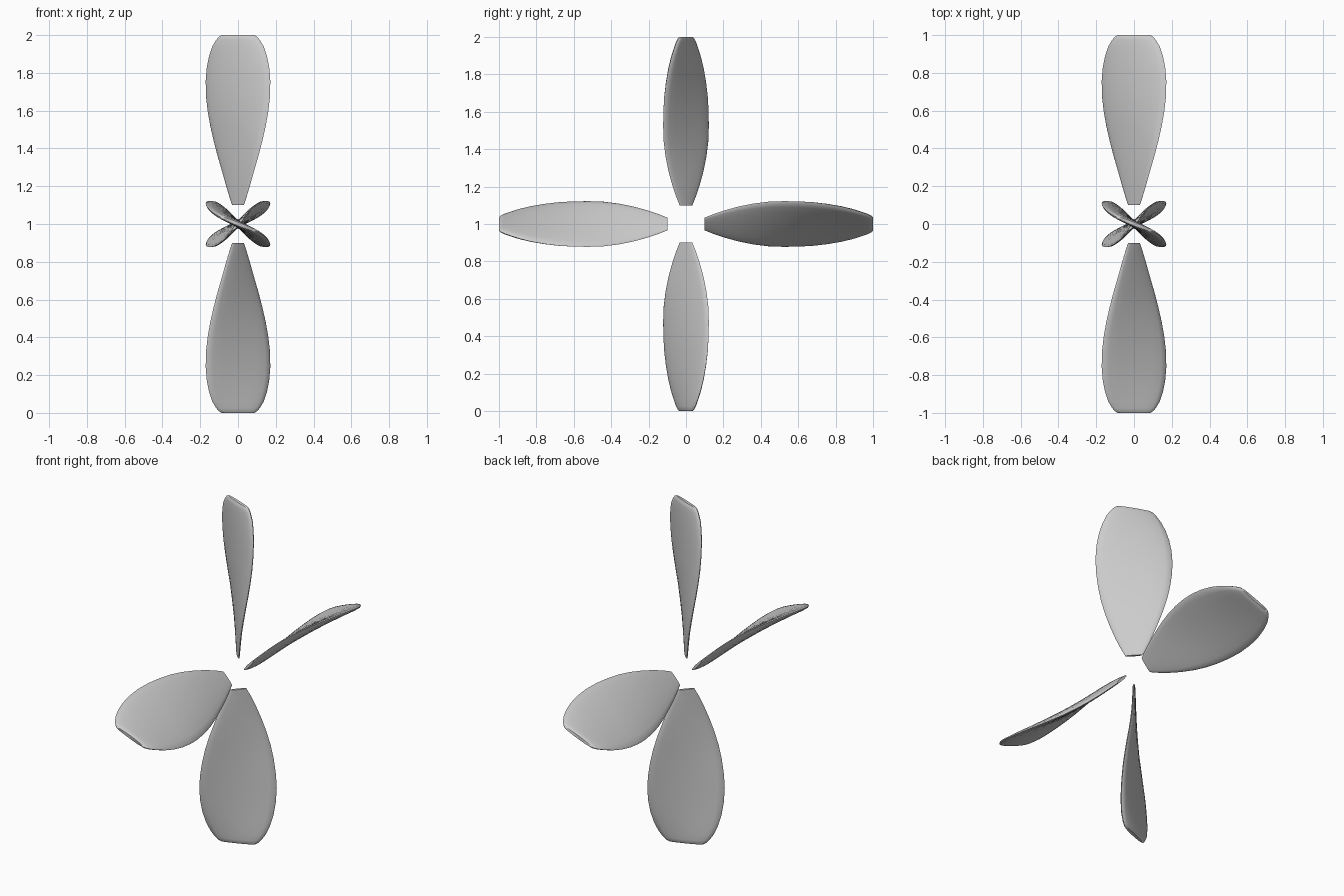
import bpy, bmesh
from math import pi, cos, sin, copysign
from mathutils import Matrix, Vector

if "Cube" in bpy.data.objects:
    bpy.data.objects.remove(bpy.data.objects["Cube"])

# blade stations: radius, half extent across x, half extent along the spin direction, half thickness
STATIONS = [
    (0.10, 0.030, 0.034, 0.007), (0.15, 0.047, 0.054, 0.009),
    (0.21, 0.065, 0.074, 0.011), (0.28, 0.085, 0.093, 0.013),
    (0.36, 0.108, 0.109, 0.015), (0.44, 0.129, 0.119, 0.016),
    (0.52, 0.147, 0.122, 0.017), (0.60, 0.161, 0.121, 0.018),
    (0.68, 0.170, 0.116, 0.018), (0.76, 0.171, 0.106, 0.018),
    (0.83, 0.165, 0.093, 0.018), (0.89, 0.153, 0.078, 0.018),
    (0.94, 0.136, 0.062, 0.017), (0.975, 0.115, 0.049, 0.016),
    (0.992, 0.100, 0.041, 0.014), (1.00, 0.086, 0.034, 0.009),
]
SIDES = 20


def section(r, hx, hy, t):
    """Thin rounded section whose chord is turned by the local pitch."""
    chord = Vector((hx, -hy, 0))
    normal = Vector((hy, hx, 0)).normalized()
    pts = []
    for i in range(SIDES):
        a = 2 * pi * i / SIDES
        u = cos(a)
        v = copysign(abs(sin(a)) ** 0.75, sin(a))
        pts.append(chord * u + normal * (t * v) + Vector((0, 0, r)))
    return pts


def make_blade(name, angle):
    bm = bmesh.new()
    rings = [[bm.verts.new(p) for p in section(*s)] for s in STATIONS]
    for lo, hi in zip(rings, rings[1:]):
        for i in range(SIDES):
            j = (i + 1) % SIDES
            bm.faces.new((lo[i], lo[j], hi[j], hi[i]))
    bm.faces.new(rings[0])
    bm.faces.new(rings[-1])
    bmesh.ops.recalc_face_normals(bm, faces=bm.faces)
    # spin round the hub axis (x), hub at z = 1
    bm.transform(Matrix.Translation((0, 0, 1)) @ Matrix.Rotation(angle, 4, 'X'))
    me = bpy.data.meshes.new(name)
    bm.to_mesh(me)
    bm.free()
    ob = bpy.data.objects.new(name, me)
    bpy.context.collection.objects.link(ob)
    bpy.ops.object.select_all(action='DESELECT')
    ob.select_set(True)
    bpy.context.view_layer.objects.active = ob
    bpy.ops.object.shade_smooth_by_angle(angle=pi / 4)


# four twisted propeller blades
for k, side in enumerate(("top", "front", "bottom", "back")):
    make_blade("blade_" + side, k * pi / 2)
